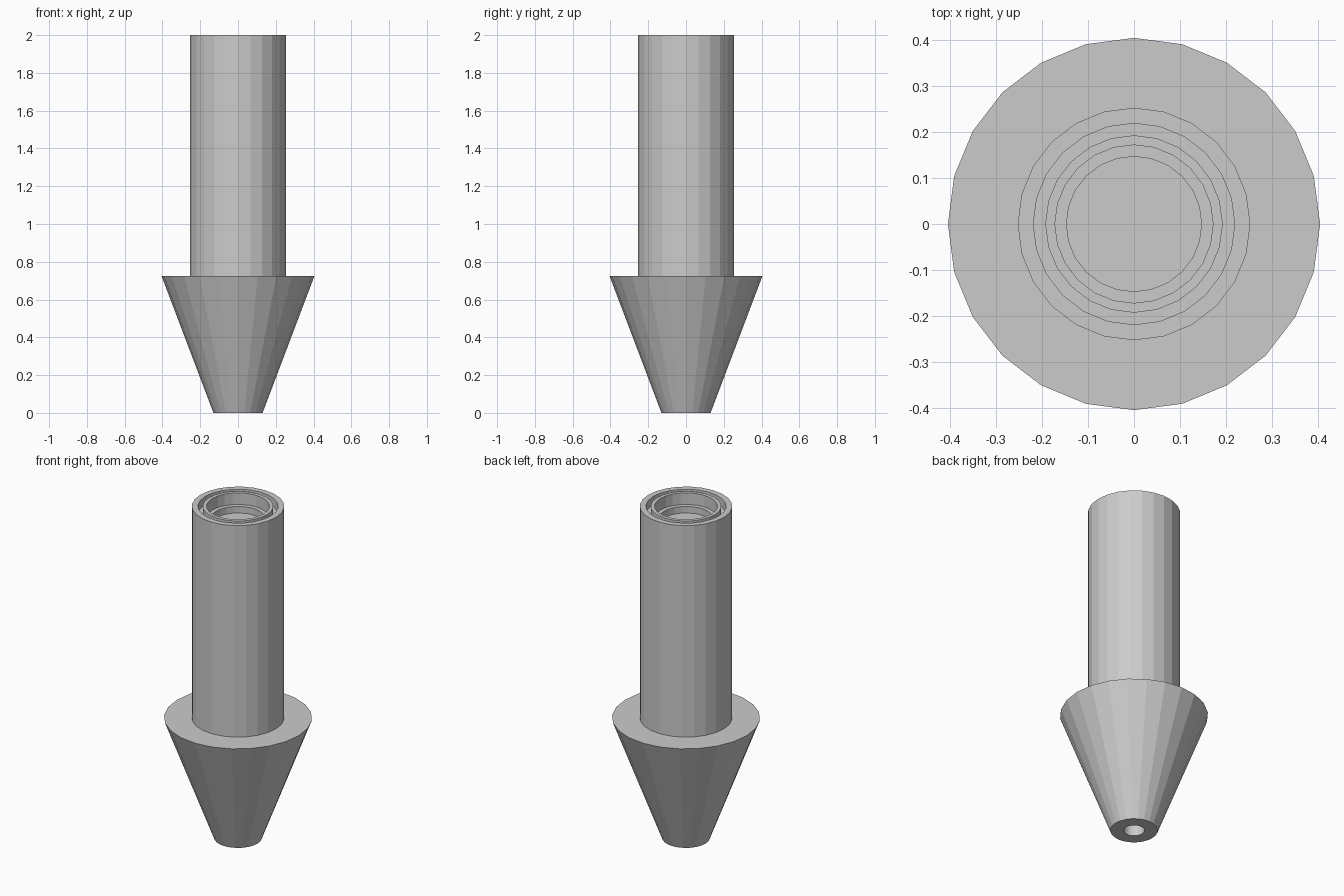
import bpy
from math import cos, sin, tau

if "Cube" in bpy.data.objects:
    bpy.data.objects.remove(bpy.data.objects["Cube"])

SIDES = 24


def lathe(name, profile):
    """Revolve (radius, z) points about z; ends on the axis become single points."""
    verts, rings, faces = [], [], []
    for r, z in profile:
        n = SIDES if r > 0 else 1
        rings.append([len(verts) + i for i in range(n)])
        verts += [(r * cos(tau * i / SIDES), r * sin(tau * i / SIDES), z) for i in range(n)]
    for a, b in zip(rings, rings[1:]):
        for i in range(SIDES):
            j = (i + 1) % SIDES
            if len(a) == 1:
                faces.append((a[0], b[j], b[i]))
            elif len(b) == 1:
                faces.append((a[i], a[j], b[0]))
            else:
                faces.append((a[i], a[j], b[j], b[i]))
    mesh = bpy.data.meshes.new(name)
    mesh.from_pydata(verts, [], faces)
    mesh.update()
    obj = bpy.data.objects.new(name, mesh)
    bpy.context.collection.objects.link(obj)
    return obj


# Flat-shaded nozzle body, from the bottom bore outwards and up into the socket
lathe("nozzle_body", [
    # blind bore in the tip
    (0, 0.3), (0.057, 0.3), (0.057, 0),
    # flared cone and shoulder
    (0.13, 0), (0.405, 0.725), (0.253, 0.725),
    # tube wall and outer rim
    (0.253, 2.0), (0.219, 2.0),
    # groove and inner ring
    (0.219, 1.95), (0.193, 1.95), (0.193, 2.0), (0.172, 2.0),
    # stepped socket with closed floor
    (0.172, 1.93), (0.147, 1.93), (0.147, 1.89), (0, 1.89),
])
